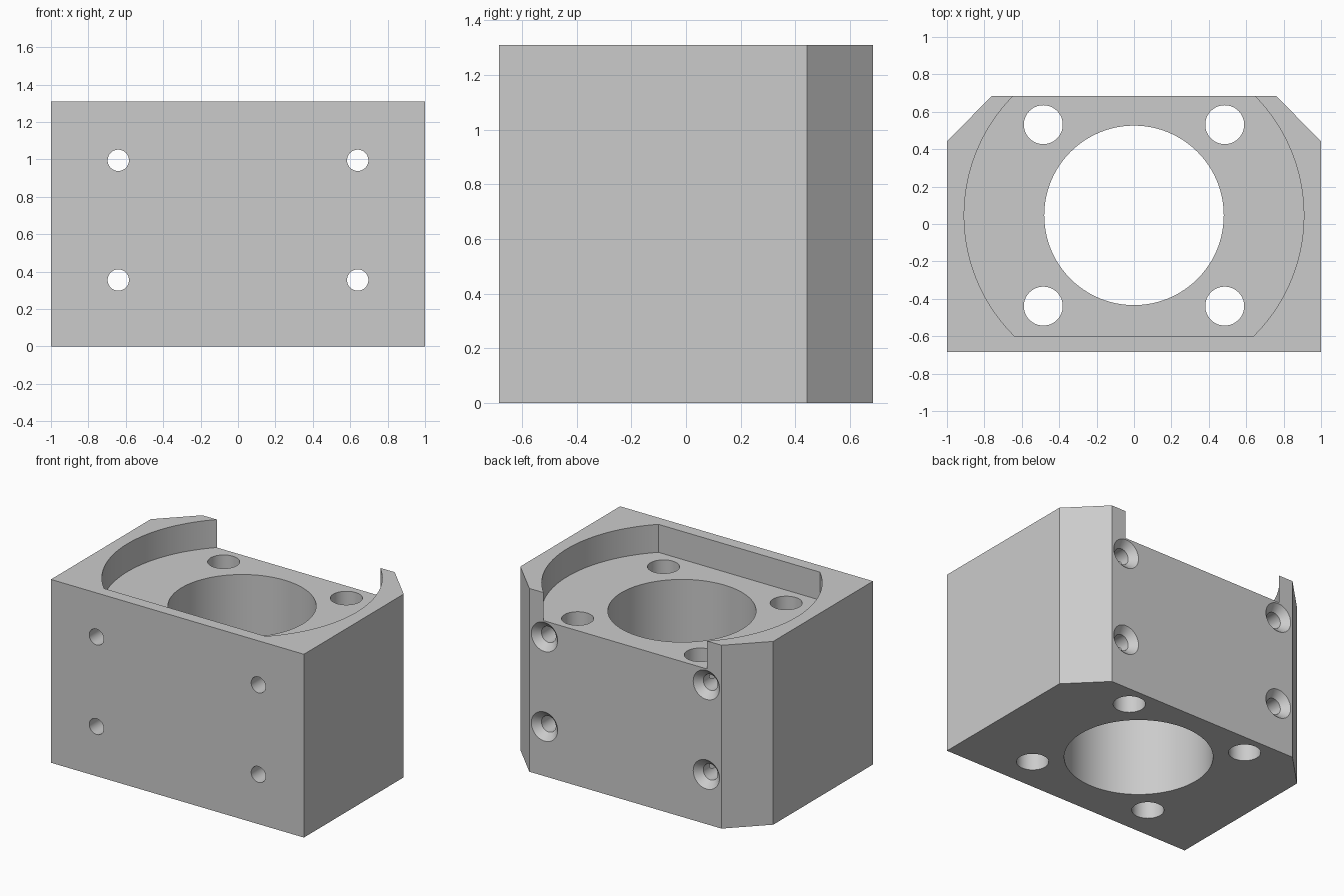
import bpy, bmesh, math
from mathutils import Matrix, Vector

cube = bpy.data.objects.get("Cube")
if cube:
    bpy.data.objects.remove(cube, do_unlink=True)

HEIGHT = 1.31
HALF_DEPTH = 0.684
FLOOR = HEIGHT - 0.2      # pocket floor
BORE_Y = 0.046            # bore axis

metal = bpy.data.materials.new("light grey metal")
metal.use_nodes = True
grey = (0.6, 0.6, 0.6, 1)
metal.diffuse_color = grey
metal.node_tree.nodes["Principled BSDF"].inputs["Base Color"].default_value = grey


def make_object(name, bm):
    bmesh.ops.recalc_face_normals(bm, faces=bm.faces[:])
    mesh = bpy.data.meshes.new(name)
    bm.to_mesh(mesh)
    bm.free()
    mesh.materials.append(metal)
    obj = bpy.data.objects.new(name, mesh)
    bpy.context.collection.objects.link(obj)
    return obj


def prism(name, outline, z0, z1):
    bm = bmesh.new()
    face = bm.faces.new([bm.verts.new((x, y, z0)) for x, y in outline])
    ext = bmesh.ops.extrude_face_region(bm, geom=[face])
    moved = [v for v in ext["geom"] if isinstance(v, bmesh.types.BMVert)]
    bmesh.ops.translate(bm, verts=moved, vec=(0, 0, z1 - z0))
    return make_object(name, bm)


def lathe(name, profile, matrix, steps=64):
    """Closed solid from (radius, height) rings, placed by matrix."""
    bm = bmesh.new()
    rings = []
    for r, h in profile:
        angles = [2 * math.pi * i / steps for i in range(steps)]
        rings.append([bm.verts.new(matrix @ Vector((r * math.cos(a), r * math.sin(a), h)))
                      for a in angles])
    for low, high in zip(rings, rings[1:]):
        for i in range(steps):
            j = (i + 1) % steps
            bm.faces.new((low[i], low[j], high[j], high[i]))
    bm.faces.new(rings[0])
    bm.faces.new(rings[-1])
    return make_object(name, bm)


def cut(target, cutter):
    mod = target.modifiers.new("cut", "BOOLEAN")
    mod.operation = "DIFFERENCE"
    mod.solver = "EXACT"
    mod.object = cutter
    bpy.context.view_layer.objects.active = target
    bpy.ops.object.modifier_apply(modifier=mod.name)
    bpy.data.objects.remove(cutter, do_unlink=True)


# Block with two chamfered back corners
right_side = [(1, -HALF_DEPTH), (1, 0.443), (0.76, HALF_DEPTH)]
block = prism("bearing_block", right_side + [(-x, y) for x, y in reversed(right_side)], 0, HEIGHT)

# Round pocket in the top, flat at the front and open at the back
RADIUS, FRONT, BACK = 0.908, -0.6, 0.8
a0 = math.asin((FRONT - BORE_Y) / RADIUS)
a1 = math.asin((BACK - BORE_Y) / RADIUS)
arc = [a0 + (a1 - a0) * i / 48 for i in range(49)]
side = [(RADIUS * math.cos(a), BORE_Y + RADIUS * math.sin(a)) for a in arc]
cut(block, prism("pocket_cutter", side + [(-x, y) for x, y in reversed(side)], FLOOR, HEIGHT + 0.2))

# Main bore and four vertical holes
cut(block, lathe("bore_cutter", [(0.48, -0.2), (0.48, 1.5)],
                 Matrix.Translation((0, BORE_Y, 0)), 96))
for sx in (-1, 1):
    for sy in (-1, 1):
        place = Matrix.Translation((sx * 0.485, BORE_Y + sy * 0.485, 0))
        cut(block, lathe("hole_cutter", [(0.104, -0.2), (0.104, 1.5)], place))

# Screw holes from front to back, countersunk at the back
screw = [(0.057, -1), (0.057, HALF_DEPTH - 0.047), (0.104, HALF_DEPTH), (0.124, HALF_DEPTH + 0.02)]
for x in (-0.64, 0.64):
    for z in (0.355, 0.995):
        place = Matrix.Translation((x, 0, z)) @ Matrix.Rotation(-math.pi / 2, 4, "X")
        cut(block, lathe("screw_cutter", screw, place, 48))

# Smooth the round walls, keep the edges sharp
bpy.ops.object.select_all(action="DESELECT")
block.select_set(True)
bpy.context.view_layer.objects.active = block
bpy.ops.object.shade_smooth_by_angle(angle=math.radians(25))
